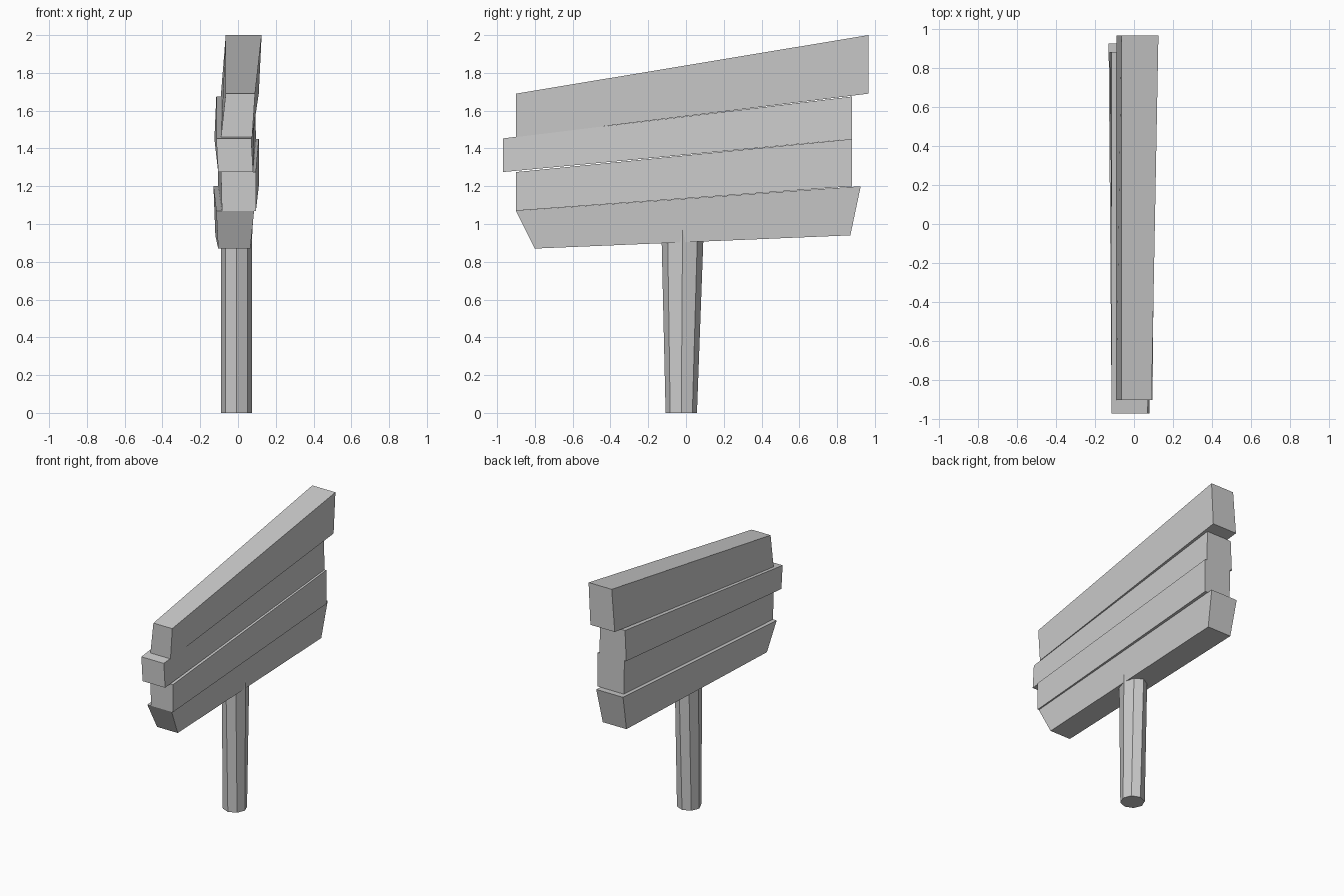
import bpy, bmesh, math
from mathutils import Vector

if "Cube" in bpy.data.objects:
    bpy.data.objects.remove(bpy.data.objects["Cube"])


def finish(name, bm):
    bmesh.ops.recalc_face_normals(bm, faces=bm.faces)
    mesh = bpy.data.meshes.new(name)
    bm.to_mesh(mesh)
    bm.free()
    obj = bpy.data.objects.new(name, mesh)
    bpy.context.collection.objects.link(obj)
    return obj


def plank(name, corners):
    """Hand-cut board: each side-profile corner is (y, z, left x, right x)."""
    bm = bmesh.new()
    left = [bm.verts.new((a, y, z)) for y, z, a, b in corners]
    right = [bm.verts.new((b, y, z)) for y, z, a, b in corners]
    bm.faces.new(left)
    bm.faces.new(right)
    n = len(corners)
    for i in range(n):
        j = (i + 1) % n
        bm.faces.new((left[i], left[j], right[j], right[i]))
    return finish(name, bm)


# Boards, from top to bottom: near-bottom, far-bottom, far-top, near-top
plank("top_board", [(-0.90, 1.46, -0.09, 0.075), (0.965, 1.69, -0.09, 0.11),
                    (0.965, 2.00, -0.065, 0.125), (-0.90, 1.69, -0.065, 0.09)])
plank("upper_board", [(-0.97, 1.275, -0.105, 0.08), (0.88, 1.45, -0.125, 0.095),
                      (0.88, 1.675, -0.115, 0.09), (-0.97, 1.453, -0.115, 0.07)])
plank("lower_board", [(-0.90, 1.07, -0.085, 0.095), (0.88, 1.20, -0.105, 0.11),
                      (0.88, 1.45, -0.11, 0.11), (-0.90, 1.275, -0.09, 0.095)])
plank("bottom_board", [(-0.80, 0.87, -0.105, 0.065), (0.87, 0.94, -0.12, 0.075),
                       (0.925, 1.20, -0.13, 0.09), (-0.90, 1.07, -0.115, 0.085)])

# Eight-sided post that widens sideways towards the top
bm = bmesh.new()
rings = []
for z, rx, ry, cy in ((0, 0.083, 0.083, -0.025), (1.0, 0.082, 0.113, -0.018)):
    rings.append([bm.verts.new((-0.008 + rx * math.cos(k * math.pi / 4),
                                cy + ry * math.sin(k * math.pi / 4), z))
                  for k in range(8)])
for k in range(8):
    j = (k + 1) % 8
    bm.faces.new((rings[0][k], rings[0][j], rings[1][j], rings[1][k]))
for ring in rings:
    bm.faces.new(ring)
finish("post", bm)
